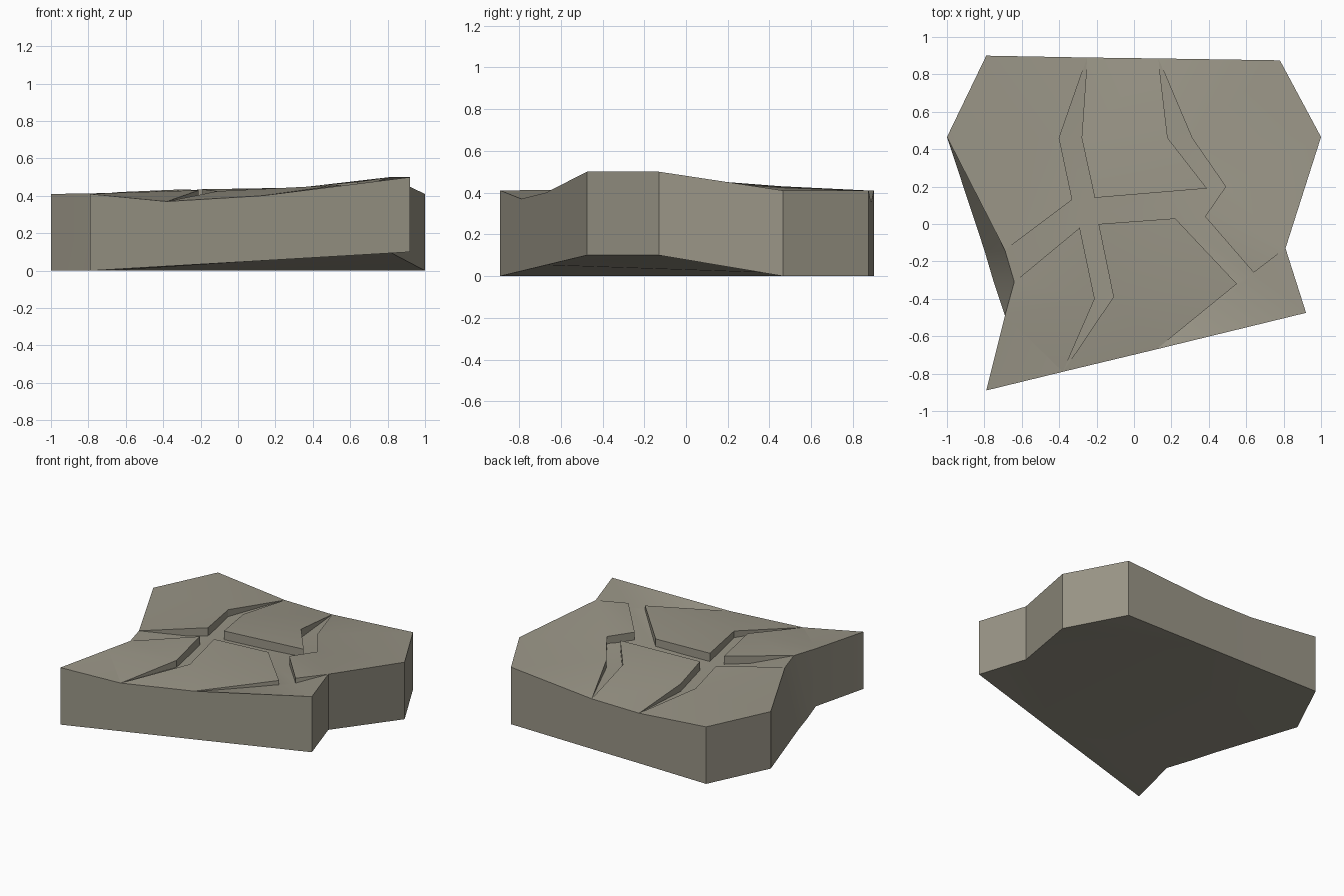
import bpy
import bmesh
from mathutils import Vector
from mathutils.geometry import delaunay_2d_cdt

cube = bpy.data.objects.get("Cube")
if cube:
    bpy.data.objects.remove(cube, do_unlink=True)

stone = bpy.data.materials.new("warm grey stone")
stone.use_nodes = True
stone_colour = (0.32, 0.30, 0.24, 1)
stone.diffuse_color = stone_colour
stone.node_tree.nodes["Principled BSDF"].inputs["Base Color"].default_value = stone_colour

# Upper rim of the slab, counter-clockwise from the back corner on the right side
RIM = [
    (-.79, .9, .41), (-1, .465, .41), (-.69, -.14, .415), (-.64, -.31, .42),
    (-.69, -.49, .415), (-.79, -.89, .41), (-.38, -.79, .37), (.12, -.67, .4),
    (.92, -.475, .5), (.81, -.13, .5), (1, .465, .41), (.78, .875, .41),
    (.13, .885, .36), (-.25, .89, .36),
]

# Lower rim points that differ from a straight drop to the ground
FOOT = {
    2: (-.80, -.14, 0), 3: (-.75, -.31, 0), 6: (-.38, -.79, .024),
    7: (.12, -.67, .053), 8: (.92, -.475, .1), 9: (.81, -.13, .1),
}

# Bottom of the cracks; the first two follow the crease at the front corner
FLOOR = [
    (.64, -.27, .44), (.17, -.645, .4), (.54, -.32, .425), (.3, -.02, .39),
    (.44, .2, .39), (.25, .46, .37), (.05, .08, .38), (-.25, .06, .375),
    (-.34, .46, .36), (-.16, -.4, .375), (-.46, -.09, .375),
]

# Raised plates: rim points they share, then their edge along the cracks
PLATES = {
    "back_right_plate": ([13, 0, 1, 2], [(-.33, .13, .43), (-.4, .46, .415)]),
    "front_right_plate": ([3, 4, 5, 6], [(-.21, -.4, .43), (-.29, -.02, .435)]),
    "front_middle_plate": ([6, 7], [(.55, -.32, .458), (.22, .03, .44),
                                    (-.19, 0, .435), (-.11, -.39, .425)]),
    "left_plate": ([9, 10, 11, 12], [(.31, .46, .43), (.49, .2, .45),
                                     (.38, .04, .45), (.64, -.26, .475)]),
    "back_middle_plate": ([12, 13], [(-.28, .46, .415), (-.21, .14, .435),
                                     (.39, .19, .445), (.18, .46, .43)]),
}
SKIRT = Vector((0, 0, -.1))


def finish(name, bm):
    """Turn a bmesh into a shaded stone object."""
    mesh = bpy.data.meshes.new(name)
    bm.to_mesh(mesh)
    bm.free()
    mesh.materials.append(stone)
    obj = bpy.data.objects.new(name, mesh)
    bpy.context.collection.objects.link(obj)
    bpy.ops.object.select_all(action='DESELECT')
    obj.select_set(True)
    bpy.context.view_layer.objects.active = obj
    bpy.ops.object.shade_smooth_by_angle(angle=.5)


def build_slab():
    """Slab body whose top is the crack floor."""
    bm = bmesh.new()
    n = len(RIM)
    points = [Vector(p) for p in RIM + FLOOR]
    outline = [(i, (i + 1) % n) for i in range(n)]
    crease = [(9, n), (n, n + 1), (n + 1, 7)]
    result = delaunay_2d_cdt([p.xy for p in points], outline + crease, [], 1, 1e-5)
    source = [ids[0] for ids in result[3]]
    top = [bm.verts.new(p) for p in points]
    for face in result[2]:
        bm.faces.new([top[source[i]] for i in face])
    foot = [bm.verts.new(FOOT.get(i, (p[0], p[1], 0))) for i, p in enumerate(RIM)]
    for a, b in outline:
        bm.faces.new((top[b], top[a], foot[a], foot[b]))
    base = bm.faces.new(foot[::-1])
    bmesh.ops.triangulate(bm, faces=[base])
    bmesh.ops.recalc_face_normals(bm, faces=bm.faces)
    finish("slab", bm)


def build_plate(name, rim_ids, inner):
    """Plate top with a wall dropping into the cracks."""
    bm = bmesh.new()
    verts = [bm.verts.new(p) for p in [RIM[i] for i in rim_ids] + inner]
    chain = verts[len(rim_ids) - 1:] + verts[:1]
    low = [bm.verts.new(v.co + SKIRT) for v in chain]
    cap = bm.faces.new(verts)
    for i in range(len(chain) - 1):
        bm.faces.new((chain[i + 1], chain[i], low[i], low[i + 1]))
    bmesh.ops.triangulate(bm, faces=[cap])
    finish(name, bm)


build_slab()
for plate_name, (rim_ids, inner) in PLATES.items():
    build_plate(plate_name, rim_ids, inner)
